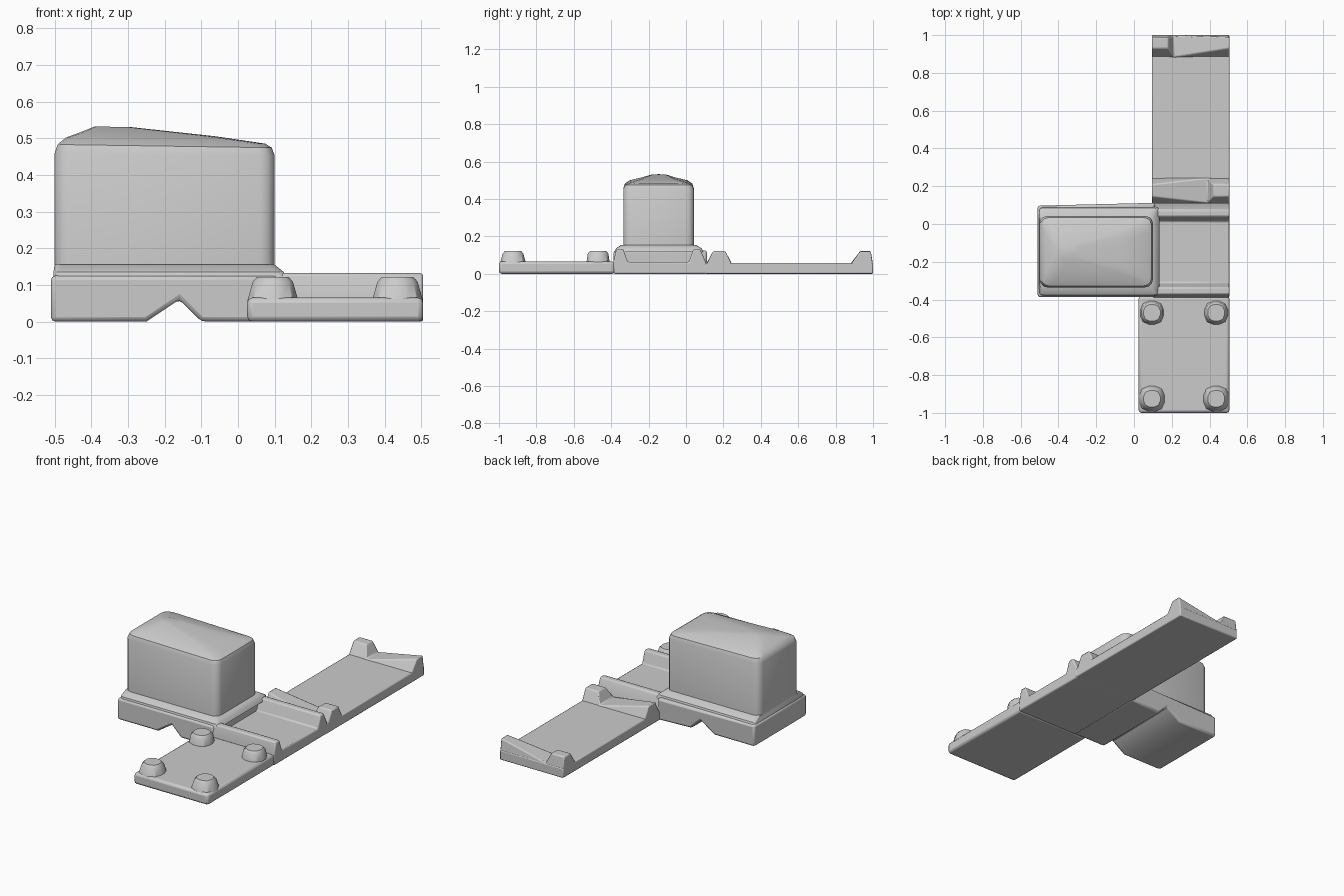
import bpy, bmesh, math

cube = bpy.data.objects.get("Cube")
if cube:
    bpy.data.objects.remove(cube, do_unlink=True)

GREY = 0.6
grey = bpy.data.materials.new("plain grey")
grey.use_nodes = True
grey.diffuse_color = (GREY, GREY, GREY, 1)
grey.node_tree.nodes["Principled BSDF"].inputs["Base Color"].default_value = (GREY, GREY, GREY, 1)


def finish(name, bm, bevel=0):
    bmesh.ops.recalc_face_normals(bm, faces=bm.faces)
    mesh = bpy.data.meshes.new(name)
    bm.to_mesh(mesh)
    bm.free()
    mesh.materials.append(grey)
    obj = bpy.data.objects.new(name, mesh)
    bpy.context.collection.objects.link(obj)
    if bevel:
        mod = obj.modifiers.new("soft edges", "BEVEL")
        mod.width = bevel
        mod.segments = 2
        mod.angle_limit = math.radians(40)
    bpy.ops.object.select_all(action="DESELECT")
    obj.select_set(True)
    bpy.context.view_layer.objects.active = obj
    bpy.ops.object.shade_smooth_by_angle(angle=math.radians(35))
    return obj


def box(name, x0, x1, y0, y1, z0, z1, bevel):
    bm = bmesh.new()
    for v in bmesh.ops.create_cube(bm, size=1)["verts"]:
        v.co = (x1 if v.co.x > 0 else x0, y1 if v.co.y > 0 else y0, z1 if v.co.z > 0 else z0)
    return finish(name, bm, bevel)


def prism(name, profile, a, b, place, bevel=0, adjust=None):
    """Sweep a 2D profile from a to b; place() maps (u, v, w) to a point."""
    bm = bmesh.new()
    rings = [[bm.verts.new(place(u, v, w)) for u, v in profile] for w in (a, b)]
    bridge(bm, rings)
    if adjust:
        for v in bm.verts:
            adjust(v.co)
    return finish(name, bm, bevel)


def bridge(bm, rings):
    n = len(rings[0])
    for low, high in zip(rings, rings[1:]):
        for i in range(n):
            j = (i + 1) % n
            bm.faces.new((low[i], low[j], high[j], high[i]))
    bm.faces.new(rings[0][::-1])
    bm.faces.new(rings[-1])


def loft(name, sections, steps=3):
    """Join rounded rectangles: x0, x1, y0, y1, z, corner radius, tilt along x."""
    bm = bmesh.new()
    rings = []
    for x0, x1, y0, y1, z, r, tilt in sections:
        ring = []
        corners = ((x1 - r, y1 - r), (x0 + r, y1 - r), (x0 + r, y0 + r), (x1 - r, y0 + r))
        for q, (cx, cy) in enumerate(corners):
            for s in range(steps + 1):
                t = math.pi / 2 * (q + s / steps)
                x = cx + r * math.cos(t)
                ring.append(bm.verts.new((x, cy + r * math.sin(t), z - tilt * (x - x1))))
        rings.append(ring)
    bridge(bm, rings)
    return finish(name, bm)


# Main body with a V notch under it, flaring slightly at the back
def flare(co):
    if co.x > 0.05 and co.y > 0:
        co.y += 0.015


prism("body", [(-.51, 0), (-.25, 0), (-.16, .06), (-.10, 0), (.11, 0), (.11, .125), (-.51, .125)],
      -.387, .097, lambda u, v, w: (u, w, v), .012, flare)

# Sloping collar around the foot of the tower
loft("collar", [(-.503, .135, -.38, .092, .115, .02, 0),
                (-.503, .125, -.375, .085, .135, .02, 0),
                (-.5, .1, -.345, .052, .155, .03, 0)])

# Tower with a domed, sloping top
loft("tower", [(-.5, .1, -.335, .042, .12, .04, 0),
               (-.5, .1, -.335, .042, .452, .04, .01),
               (-.492, .092, -.327, .034, .474, .04, .015),
               (-.47, .075, -.3, .007, .485, .05, .03),
               (-.43, -.06, -.24, -.055, .505, .06, .03),
               (-.39, -.29, -.18, -.11, .53, .03, .02)])

# Tray with two rails
prism("tray", [(-.387, 0), (.112, 0), (.112, .05), (.075, .132), (.04, .132), (.015, .063),
               (-.312, .063), (-.335, .132), (-.372, .132), (-.39, .06)],
      .1, .505, lambda u, v, w: (w, u, v), .008)

# Front plate and its four studs
box("front_plate", .025, .505, -1, -.38, 0, .065, .014)
for side, x in (("right", .095), ("left", .435)):
    for end, y, foot in (("front", -.925, .07), ("rear", -.47, .063)):
        sections = [(x - r, x + r, y - r, y + r, z, r * .75, 0)
                    for r, z in ((foot, .055), (.055, .108), (.044, .121))]
        loft(f"{end}_{side}_stud", sections, 2)

# Back plate
box("back_plate", .095, .505, .1, 1, 0, .057, .006)


# Cross ridges: a post at one end, a wedge rising towards the other
def ridge(name, feet, tops, post_first):
    bm = bmesh.new()
    span = [(0, .121), (.085, .121), (.115, .06), (.41, .121)]
    rings = []
    for u, z in span:
        x = .095 + u if post_first else .505 - u
        k = (z - .05) / .071
        rings.append([bm.verts.new((x, y, h)) for y, h in (
            (feet[0], .04), (feet[0] + (tops[0] - feet[0]) * k, z),
            (feet[1] + (tops[1] - feet[1]) * k, z), (feet[1], .04))])
    bridge(bm, rings)
    finish(name, bm, .008)


ridge("inner_ridge", (.105, .25), (.145, .21), False)
ridge("end_ridge", (.875, 1), (.93, .988), True)
